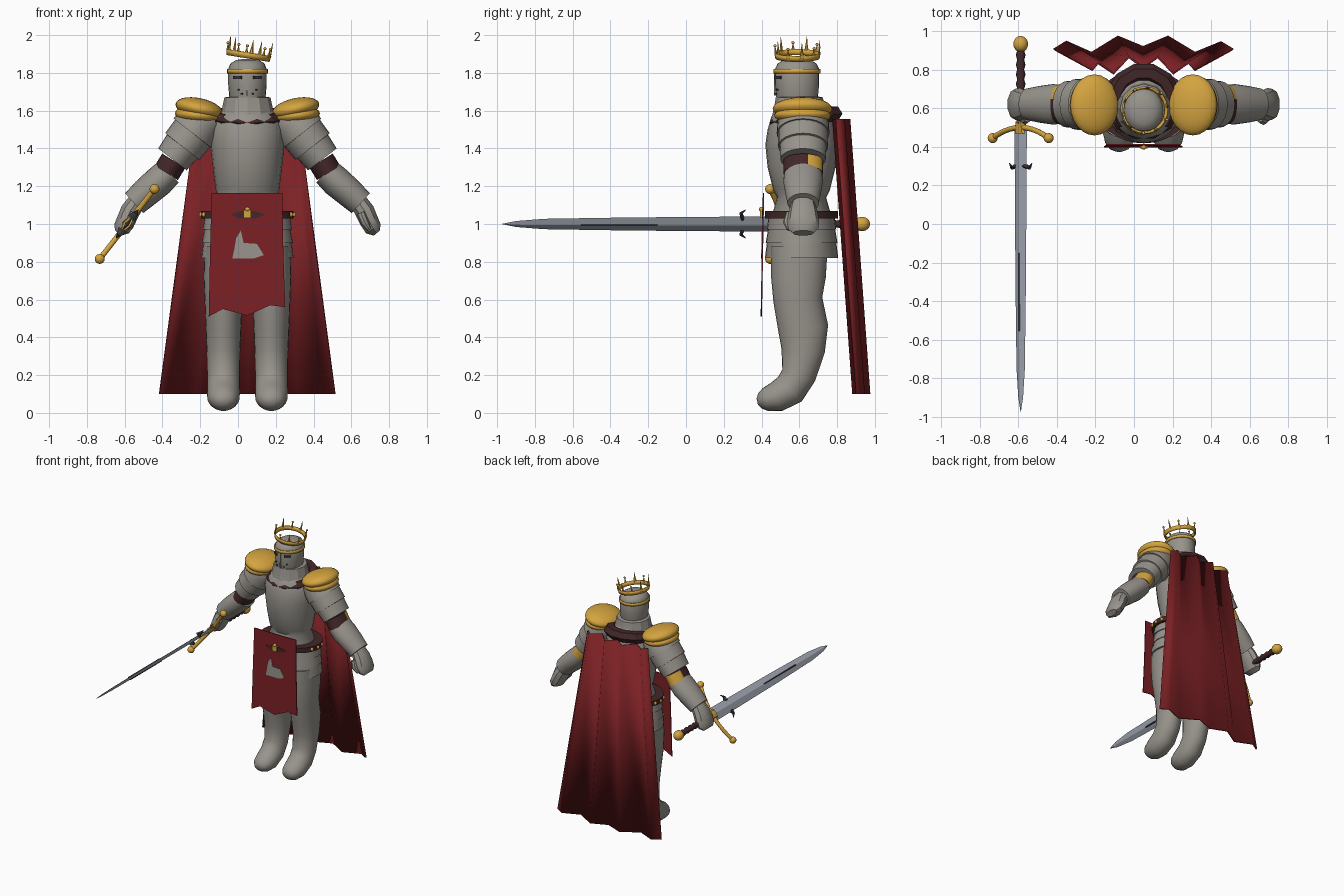
import bpy, bmesh, math
from mathutils import Vector, Matrix

if "Cube" in bpy.data.objects:
    bpy.data.objects.remove(bpy.data.objects["Cube"], do_unlink=True)

X, Y, Z = Vector((1, 0, 0)), Vector((0, 1, 0)), Vector((0, 0, 1))
CX = 0.05  # body midline


def material(name, rgb):
    m = bpy.data.materials.new(name)
    m.use_nodes = True
    m.diffuse_color = (*rgb, 1)
    m.node_tree.nodes["Principled BSDF"].inputs["Base Color"].default_value = (*rgb, 1)
    return m


STEEL = material("warm_steel", (0.31, 0.29, 0.26))
GOLD = material("gold", (0.66, 0.37, 0.05))
RED = material("red_cloth", (0.2, 0.015, 0.018))
DARK = material("dark_leather", (0.055, 0.02, 0.022))
BLADE = material("blade_steel", (0.38, 0.41, 0.47))
BLACK = material("dark_metal", (0.04, 0.04, 0.047))


def finish(name, bm, mat, angle=40, thick=0):
    bmesh.ops.recalc_face_normals(bm, faces=bm.faces[:])
    me = bpy.data.meshes.new(name)
    bm.to_mesh(me)
    bm.free()
    me.materials.append(mat)
    me.shade_smooth()
    me.set_sharp_from_angle(angle=math.radians(angle))
    ob = bpy.data.objects.new(name, me)
    bpy.context.collection.objects.link(ob)
    if thick:
        mod = ob.modifiers.new("thickness", "SOLIDIFY")
        mod.thickness, mod.offset = thick, 0
    return ob


def loft(name, rings, u, mat, n=24, caps=True, angle=40, thick=0):
    """Skin elliptical rings (centre, radius along u, radius across u)."""
    bm, loops = bmesh.new(), []
    cs = [Vector(r[0]) for r in rings]
    for i, (_, ru, rv) in enumerate(rings):
        t = (cs[min(i + 1, len(cs) - 1)] - cs[max(i - 1, 0)]).normalized()
        v = t.cross(u).normalized()
        loops.append([bm.verts.new(cs[i] + u * ru * math.cos(a) + v * rv * math.sin(a))
                      for a in (math.tau * k / n for k in range(n))])
    for a, b in zip(loops, loops[1:]):
        for k in range(n):
            bm.faces.new((a[k], a[(k + 1) % n], b[(k + 1) % n], b[k]))
    if caps:
        bm.faces.new(loops[0])
        bm.faces.new(loops[-1])
    return finish(name, bm, mat, angle, thick)


def upright(name, rows, mat, cy, **kw):
    """Vertical loft on the midline; rows are (z, x radius, y radius)."""
    return loft(name, [((CX, cy, z), a, b) for z, a, b in rows], X, mat, **kw)


def ball(name, loc, size, mat, tilt=0):
    bm = bmesh.new()
    bmesh.ops.create_uvsphere(bm, u_segments=24, v_segments=14, radius=1)
    bmesh.ops.transform(bm, verts=bm.verts[:], matrix=Matrix.Translation(loc)
                        @ Matrix.Rotation(tilt, 4, 'Y') @ Matrix.Diagonal((*size, 1)))
    return finish(name, bm, mat)


def box(name, loc, size, mat, turn=0):
    bm = bmesh.new()
    bmesh.ops.create_cube(bm, size=1)
    bmesh.ops.transform(bm, verts=bm.verts[:], matrix=Matrix.Translation(loc)
                        @ Matrix.Rotation(turn, 4, 'Z') @ Matrix.Diagonal((*size, 1)))
    return finish(name, bm, mat)


def plate(name, outline, lift, mat):
    """Thin cloth shape following the hanging slope of the tabard."""
    bm = bmesh.new()
    face = bm.faces.new([bm.verts.new((x, 0.395 + (z - 0.51) * 0.018 - lift, z)) for x, z in outline])
    out = bmesh.ops.extrude_face_region(bm, geom=[face])["geom"]
    bmesh.ops.translate(bm, verts=[e for e in out if isinstance(e, bmesh.types.BMVert)], vec=Y * 0.007)
    return finish(name, bm, mat)


# Torso, belt and layered skirt
upright("torso", [(1.0, .2, .17), (1.14, .155, .13), (1.18, .168, .15), (1.3, .183, .18),
                  (1.42, .197, .192), (1.5, .198, .18), (1.57, .17, .16), (1.63, .1, .11)], STEEL, 0.612)
upright("belt", [(1.03, .245, .193), (1.07, .245, .193)], DARK, 0.612, n=32)
upright("skirt_plates", [(1.04, .225, .175), (.97, .236, .184), (.97, .228, .178), (.9, .24, .19),
                         (.9, .234, .184), (.82, .244, .194)], STEEL, 0.612, n=32)

# Neck guard and helmet
upright("neck_guard", [(1.55, .15, .15), (1.61, .135, .135), (1.67, .122, .125), (1.675, .09, .1)],
        STEEL, 0.6, n=12, angle=25)
upright("helmet", [(1.63, .085, .1), (1.67, .096, .11), (1.74, .102, .117), (1.82, .102, .117),
                   (1.85, .09, .103), (1.868, .06, .07), (1.874, .02, .025)], STEEL, 0.588)
upright("brow_band", [(1.798, .105, .12), (1.82, .105, .12)], GOLD, 0.588, caps=False, thick=.008)
box("face_ridge", (CX, .472, 1.74), (.008, .01, .12), STEEL)
for s in (-1, 1):
    box("eye_slit", (CX + s * .053, .487, 1.775), (.05, .01, .016), BLACK, s * .6)
    for k in range(2):
        box("breath_hole", (CX + s * (.03 + .018 * k), .474 + .009 * k, 1.69 + .02 * k),
            (.007, .012, .007), BLACK, s * .4)

# Tilted crown with alternating spikes
crown = [loft("crown_band", [((0, 0, -.015), .11, .112), ((0, 0, .015), .116, .118)], X, GOLD,
              n=32, caps=False, thick=.01)]
for k in range(10):
    d = Vector((math.cos(k * math.tau / 10 + .2), math.sin(k * math.tau / 10 + .2), 0))
    h = .085 if k % 2 == 0 else .05
    base, tip = d * .114, d * .12 + Z * h
    crown.append(loft("crown_spike", [(base, .014, .006), (base.lerp(tip, .5), .006, .005),
                                      (tip, .001, .001)], d.cross(Z), GOLD, n=6))
    if k % 2:
        crown.append(ball("crown_bead", tip, (.008, .008, .008), GOLD))
for ob in crown:
    ob.location = (CX + .005, .59, 1.892)
    ob.rotation_euler = (0, .16, 0)

# Scarf: faceted ring around the neck, higher at the back
bm = bmesh.new()
grid = []
for i in range(12):
    a = math.tau * (i + .5) / 12
    c, s = math.cos(a), math.sin(a)
    grid.append([bm.verts.new((CX + c * (.15 + .05 * math.cos(b)), .635 + s * (.15 + .05 * math.cos(b)),
                               1.56 + .025 * s + .045 * math.sin(b)))
                 for b in (math.tau * k / 6 for k in range(6))])
for i in range(12):
    p, q = grid[i], grid[(i + 1) % 12]
    for k in range(6):
        bm.faces.new((p[k], q[k], q[(k + 1) % 6], p[(k + 1) % 6]))
finish("scarf", bm, DARK, angle=20)

# Limbs, mirrored about the midline
for s in (-1, 1):
    side = "left_" if s > 0 else "right_"

    def arm(part, rows, mat, **kw):
        return loft(side + part, [((CX + s * dx, .62, z), ry, r) for dx, z, ry, r in rows], Y, mat, **kw)

    arm("upper_arm", [(.18, 1.57, .1, .09), (.24, 1.545, .135, .125), (.29, 1.48, .14, .128),
                      (.29, 1.48, .132, .118), (.345, 1.41, .132, .115), (.345, 1.41, .124, .103),
                      (.397, 1.342, .12, .095)], STEEL)
    strap = arm("elbow_strap", [(.39, 1.335, .105, .072), (.43, 1.27, .105, .072)], DARK)
    strap.data.materials.append(GOLD)
    for f in strap.data.polygons:
        f.material_index = int(f.center.y > .64)
    arm("forearm", [(.418, 1.275, .1, .077), (.47, 1.225, .105, .082), (.54, 1.165, .095, .078),
                    (.6, 1.11, .083, .071)], STEEL)
    arm("fist", [(.585, 1.12, .06, .05), (.62, 1.07, .075, .055), (.642, 1.02, .085, .053),
                 (.666, .975, .08, .048), (.685, .952, .055, .022)], STEEL, n=10, angle=30)
    loft(side + "thumb", [((CX + s * .6, .55, 1.06), .022, .022), ((CX + s * .62, .535, 1.01), .022, .022),
                          ((CX + s * .645, .545, .97), .012, .012)], Y, STEEL, n=8)

    # Shoulder armour: domed cap with a second ridge below
    ball(side + "shoulder_cap", (CX + s * .255, .617, 1.61), (.128, .158, .056), GOLD, -s * .22)
    ball(side + "shoulder_rim", (CX + s * .262, .617, 1.575), (.122, .15, .05), GOLD, -s * .1)

    # Leg and foot in one sweep
    leg = [(.6, .88, .1, .15), (.595, .72, .105, .145), (.592, .6, .1, .13), (.62, .45, .094, .133),
           (.62, .33, .089, .115), (.597, .2, .087, .092), (.55, .125, .087, .09), (.48, .085, .086, .08),
           (.42, .07, .072, .062), (.39, .063, .05, .04), (.377, .06, .02, .015)]
    loft(side + "leg", [((CX + s * .127, y, z), a, b) for y, z, a, b in leg], X, STEEL, angle=60)

# Tabard with ragged hem, patch and buckle
plate("tabard", [(-.14, 1.165), (.235, 1.165), (.24, .85), (.25, .56), (.17, .57), (.05, .515),
                 (-.08, .55), (-.155, .51), (-.148, .85)], 0, RED)
plate("cloth_patch", [(-.01, .925), (.015, .965), (.03, .9), (.1, .895), (.137, .835), (.085, .818),
                      (-.03, .818), (-.02, .865)], .003, STEEL)
plate("buckle_backing", [(-.04, 1.05), (.01, 1.068), (.09, 1.068), (.145, 1.05), (.09, 1.028),
                         (.01, 1.028)], .003, DARK)
box("buckle", (CX, .4, 1.052), (.04, .018, .042), GOLD)
ball("buckle_knob", (CX, .398, 1.078), (.014, .012, .012), GOLD)
for k in range(3):
    for s in (-1, 1):
        a = .35 - k * .3
        ball("belt_stud", (CX + s * .245 * math.cos(a), .612 - .193 * math.sin(a), 1.05),
             (.012, .012, .014), GOLD)

# Folded cape, narrower at the shoulders
folds = [(-.415, .907), (-.35, .948), (-.22, .89), (-.083, .974), (.047, .92),
         (.176, .974), (.316, .89), (.45, .945), (.513, .907)]
bm = bmesh.new()
low = [bm.verts.new((x, y - .004, .1)) for x, y in folds]
top = [bm.verts.new((CX + (x - CX) * .58, y - .11, 1.555)) for x, y in folds]
for i in range(len(folds) - 1):
    bm.faces.new((low[i], low[i + 1], top[i + 1], top[i]))
finish("cape", bm, RED, angle=15, thick=.012)

# Sword pointing forward from the right fist
W = Vector((.617, 0, .787))
N = W.cross(Y)


def at(y, w=0):
    return Vector((-.587, y, 1.0)) + W * w


loft("sword_blade", [(at(.5), .052, .012), (at(-.3), .044, .011), (at(-.75), .035, .009),
                     (at(-.9), .02, .006), (at(-.975), .001, .001)], W, BLADE, n=4, angle=10)
loft("blade_groove", [(at(-.15), .012, .0145), (at(-.555), .012, .0145)], W, BLACK, n=4, angle=10)
loft("sword_grip", [(at(.5 + .025 * k), r, r) for k in range(17) for r in [.025 if k % 2 else .018]],
     X, DARK, n=12)
ball("pommel", at(.932), (.038, .042, .038), GOLD)
loft("cross_guard", [(at(.5 - .055 * (k / 5) ** 2, .047 * k), .014, .014) for k in range(-5, 6)],
     N, GOLD, n=12)
loft("guard_block", [(at(.53), .03, .025), (at(.47), .04, .02)], W, GOLD, n=8)
for s in (-1, 1):
    ball("guard_end", at(.445, s * .235), (.026, .026, .026), GOLD)
    loft("blade_lug", [(at(.3, s * .04), .025, .01), (at(.29, s * .07), .014, .008),
                       (at(.315, s * .095), .002, .002)], N, BLACK, n=6)
